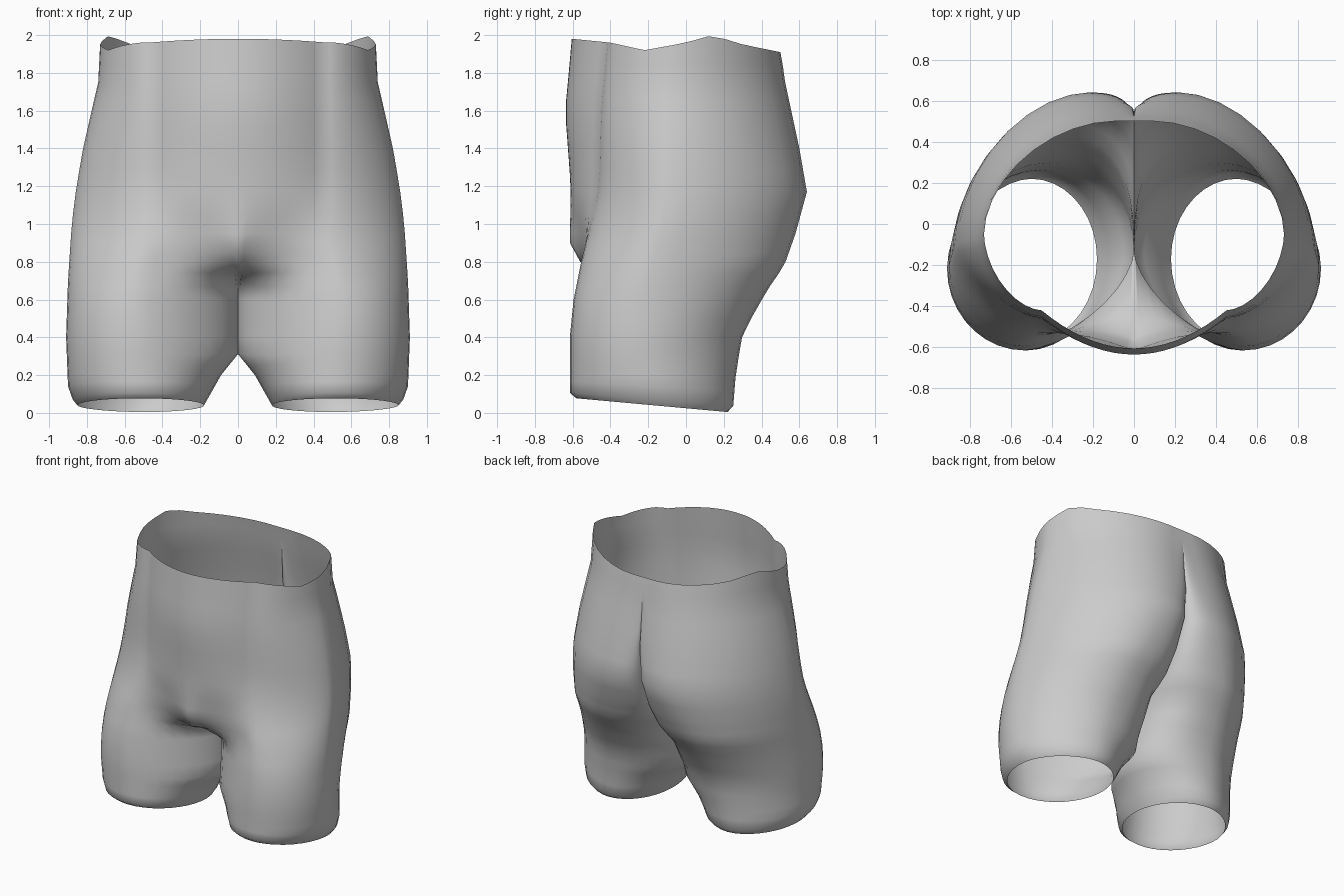
import bpy, bmesh, math

if "Cube" in bpy.data.objects:
    bpy.data.objects.remove(bpy.data.objects["Cube"], do_unlink=True)


def profile(*points):
    """Return a function that interpolates linearly through (position, value) points."""
    def value(p):
        if p <= points[0][0]:
            return points[0][1]
        for (a, va), (b, vb) in zip(points, points[1:]):
            if p <= b:
                return va + (vb - va) * (p - a) / (b - a)
        return points[-1][1]
    return value


# Tailoring profiles by height
inner_x = profile((.04, .18), (.2, .09), (.31, .001), (.6, .001), (.67, 0))
outer_x = profile((.04, .85), (.07, .875), (.14, .9), (.4, .91), (.7, .9), (1, .88), (1.2, .855), (1.4, .82), (1.6, .775), (1.75, .74), (1.96, .73))
outer_y = profile((.04, -.17), (.3, -.22), (.7, -.2), (1.1, -.1), (1.96, -.05))
front_x = profile((.04, .52), (.6, .54), (.8, .5), (1, .45), (1.96, .45))
front_y = profile((.04, -.58), (.07, -.615), (.4, -.615), (.6, -.595), (.8, -.555), (1, -.505), (1.2, -.465), (1.6, -.455), (1.96, -.42))
back_x = profile((.04, .5), (.4, .43), (.8, .36), (1.17, .22), (1.65, .16), (1.96, .1))
back_y = profile((.04, .22), (.07, .25), (.2, .262), (.42, .3), (.65, .43), (.78, .52), (.95, .58), (1.17, .64), (1.4, .6), (1.75, .525), (1.96, .5))
# Centre seam, running from the fly under the crotch and up the seat
seam_front = profile((.04, -.17), (.31, -.14), (.67, -.13), (.74, -.42), (.8, -.56), (.9, -.615), (1.2, -.61), (1.6, -.64), (1.96, -.605))
seam_back = profile((.04, -.17), (.31, -.14), (.67, -.13), (.74, .06), (.8, .2), (.95, .36), (1.17, .47), (1.4, .54), (1.75, .525), (1.96, .5))
# Roundness of each quarter, the shift from thigh to belly, and the groin hollow
thigh_power = profile((.1, 1), (.35, 1.25))
hip_power = profile((.5, 1), (1, 1.3), (1.96, 1.15))
seat_power = profile((.15, 1), (.5, .8), (1, .75))
belly = profile((.67, 0), (1.05, 1))
groin = profile((.67, 0), (.8, .04), (.95, .03), (1.15, 0))
# Uneven waist edge, by depth
waist_lift = profile((-.6, .02), (-.4, 0), (-.22, -.04), (0, 0), (.14, .04), (.3, -.01), (.5, -.05))

STEPS = 9


def between(start, end, u, v):
    return start[0] + (end[0] - start[0]) * u, start[1] + (end[1] - start[1]) * v


def quarter(start, end, along_y, power):
    """Quarter superellipse between two points, leaving along y or along x."""
    points = []
    for i in range(STEPS):
        t = i / STEPS * math.pi / 2
        s, c = math.sin(t) ** power, 1 - math.cos(t) ** power
        points.append(between(start, end, *((c, s) if along_y else (s, c))))
    return points


def front_panel(seam, thigh, z):
    """Front from the seam to the thigh: a round leg below, a bowed belly above."""
    w = belly(z)
    points = []
    for i, (x, y) in enumerate(quarter(seam, thigh, True, thigh_power(z))):
        f = i / STEPS
        bx, by = between(seam, thigh, f, f * f)
        hollow = groin(z) * math.sin(math.pi * f)
        points.append((x + (bx - x) * w, y + (by - y) * w + hollow))
    return points


def section(z):
    """Half outline of the garment, from front seam round the hip to back seam."""
    seam_a = (inner_x(z), seam_front(z))
    front = (front_x(z), front_y(z))
    side = (outer_x(z), outer_y(z))
    back = (back_x(z), back_y(z))
    seam_b = (inner_x(z), seam_back(z))
    outline = (front_panel(seam_a, front, z) + quarter(front, side, False, hip_power(z))
               + quarter(side, back, True, 1.1)
               + quarter(back, seam_b, False, seat_power(z)) + [seam_b])
    hem = max(0, 1 - z / .3)
    waist = max(0, (z - 1.8) / .16)
    return [(x, y, z - hem * .105 * (y + .17) + waist * waist_lift(y)) for x, y in outline]


# Thin cloth shell, one side, lofted from hem to waist
heights = [.04, .07, .14, .2, .25, .31, .4, .5, .6, .67, .74, .8, .85, .9, .95,
           1.05, 1.17, 1.28, 1.4, 1.52, 1.65, 1.75, 1.85, 1.96]
bm = bmesh.new()
rows = [[bm.verts.new(p) for p in section(z)] for z in heights]
for low, high in zip(rows, rows[1:]):
    for i in range(len(low) - 1):
        bm.faces.new((low[i], low[i + 1], high[i + 1], high[i]))
bmesh.ops.remove_doubles(bm, verts=bm.verts, dist=.0003)
mesh = bpy.data.meshes.new("shorts")
bm.to_mesh(mesh)
bm.free()

shorts = bpy.data.objects.new("shorts", mesh)
bpy.context.collection.objects.link(shorts)

# Plain grey cloth
cloth = bpy.data.materials.new("grey_cloth")
cloth.use_nodes = True
grey = (.6, .6, .6, 1)
cloth.diffuse_color = grey
cloth.node_tree.nodes["Principled BSDF"].inputs["Base Color"].default_value = grey
mesh.materials.append(cloth)

# Other side by mirroring, welded along the centre seam
mirror = shorts.modifiers.new("mirror", 'MIRROR')
mirror.use_axis[0] = True
mirror.merge_threshold = .001

bpy.context.view_layer.objects.active = shorts
shorts.select_set(True)
bpy.ops.object.modifier_apply(modifier="mirror")
bpy.ops.object.shade_smooth_by_angle(angle=math.radians(60))
